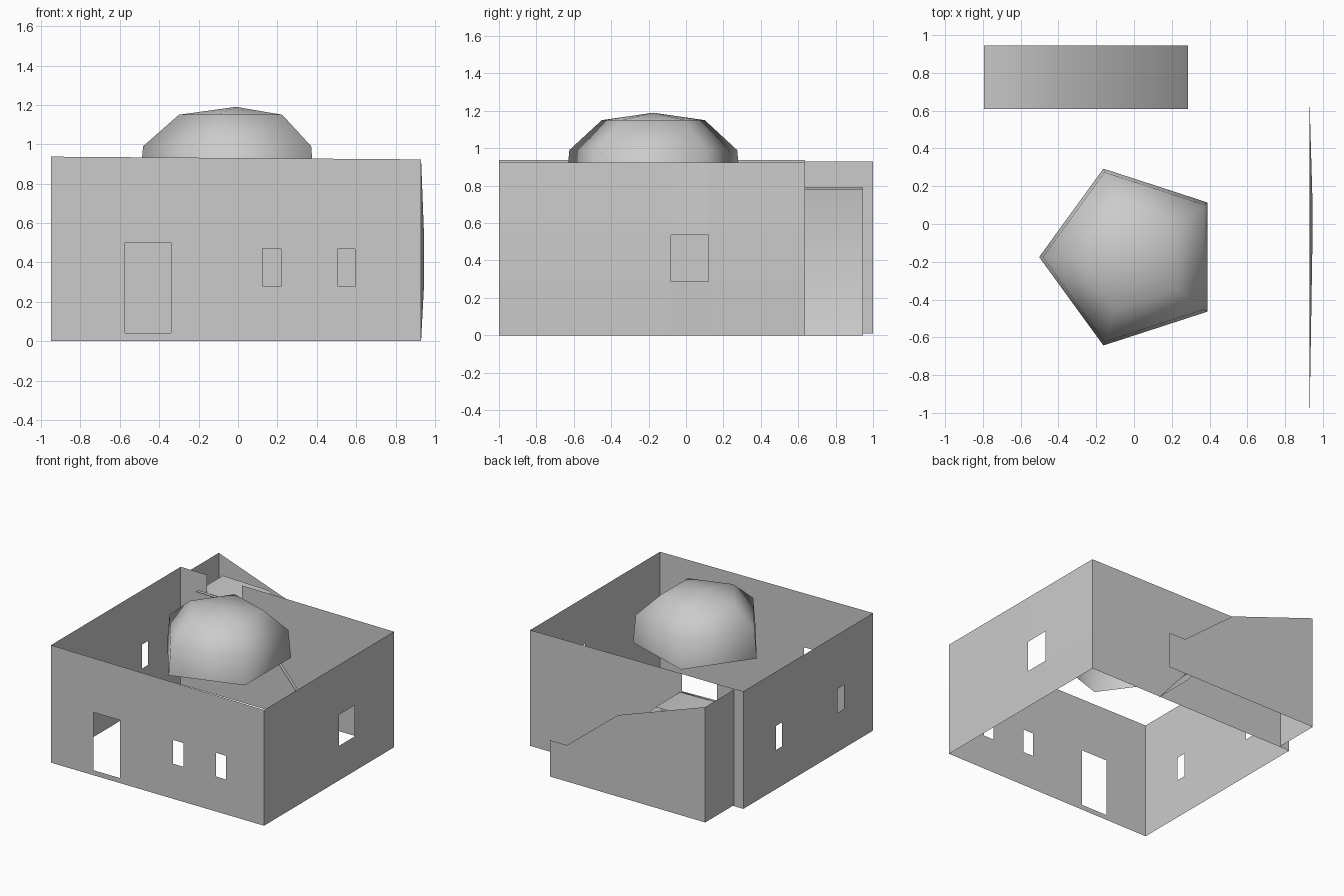
import bpy, math

if "Cube" in bpy.data.objects:
    bpy.data.objects.remove(bpy.data.objects["Cube"])


def make_object(name, verts, faces, smooth=False):
    mesh = bpy.data.meshes.new(name)
    mesh.from_pydata(verts, [], faces)
    mesh.update()
    obj = bpy.data.objects.new(name, mesh)
    bpy.context.collection.objects.link(obj)
    if smooth:
        for p in mesh.polygons:
            p.use_smooth = True
    return obj


def wall(name, u_range, z_range, holes, place):
    """Thin wall sheet with rectangular openings (u0, u1, z0, z1)."""
    us = sorted(set(u_range) | {h[i] for h in holes for i in (0, 1)})
    zs = sorted(set(z_range) | {h[i] for h in holes for i in (2, 3)})
    verts = [place(u, z) for u in us for z in zs]
    n = len(zs)
    faces = []
    for i in range(len(us) - 1):
        for j in range(n - 1):
            cu, cz = (us[i] + us[i + 1]) / 2, (zs[j] + zs[j + 1]) / 2
            if any(h[0] < cu < h[1] and h[2] < cz < h[3] for h in holes):
                continue
            a = i * n + j
            faces.append((a, a + n, a + n + 1, a + 1))
    return make_object(name, verts, faces)


LEFT, RIGHT, FRONT, BACK, TOP = -0.95, 0.93, -1.0, 0.635, 0.93


def lean(x, z):
    # wall tops drop slightly from left to right
    return z * (1 + 0.008 * (-x))


def right_place(y, z):
    # right wall bulges outward around its window
    inner = FRONT < y < BACK and 0 < z < TOP
    return (RIGHT + (0.015 if inner else 0), y, lean(RIGHT, z))


# Main house walls
wall("front_wall", (LEFT, RIGHT), (0, TOP),
     [(-0.575, -0.34, 0.04, 0.50), (0.125, 0.22, 0.28, 0.47), (0.505, 0.595, 0.28, 0.47)],
     lambda x, z: (x, FRONT, lean(x, z)))
wall("left_wall", (FRONT, BACK), (0, TOP),
     [(-0.635, -0.555, 0.31, 0.50), (0.145, 0.225, 0.31, 0.50)],
     lambda y, z: (LEFT, y, lean(LEFT, z)))
# Back wall has a notch at the top of the stair ramp
wall("back_wall", (LEFT, RIGHT), (0, TOP), [(-0.72, -0.41, 0.785, TOP)],
     lambda x, z: (x, BACK, lean(x, z)))
wall("right_wall", (FRONT, BACK), (0, TOP), [(-0.08, 0.12, 0.29, 0.54)], right_place)

# Stair enclosure: end wall and stepped outer parapet
wall("stair_end_wall", (BACK, 1.0), (0.01, TOP), [], lambda y, z: (-0.87, y, z))
profile = [(-0.87, 0.01), (0.50, 0.01), (0.50, 0.30), (0.35, 0.30), (-0.10, 0.66), (-0.87, 0.93)]
make_object("stair_parapet", [(x, 1.0, z) for x, z in profile], [tuple(range(len(profile)))])

# Stair ramp with flat landing
ramp = [(-0.795, 0.79), (-0.39, 0.78), (0.285, 0.0)]
make_object("stair_ramp", [(x, y, z) for x, z in ramp for y in (0.61, 0.945)],
            [(2 * i, 2 * i + 2, 2 * i + 3, 2 * i + 1) for i in range(len(ramp) - 1)], True)

# Five-sided dome, open underneath
cx, cy, sides = -0.01, -0.175, 5
rings = [(0.492, 0.77), (0.472, 0.99), (0.29, 1.15)]
verts = [(cx + r * math.cos(math.pi + 2 * math.pi * k / sides),
          cy + r * math.sin(math.pi + 2 * math.pi * k / sides), z)
         for r, z in rings for k in range(sides)]
verts.append((cx, cy, 1.19))
faces = []
for i in range(len(rings)):
    for k in range(sides):
        a, b = i * sides + k, i * sides + (k + 1) % sides
        if i < len(rings) - 1:
            faces.append((a, b, b + sides, a + sides))
        else:
            faces.append((a, b, len(verts) - 1))
make_object("dome", verts, faces, True)
